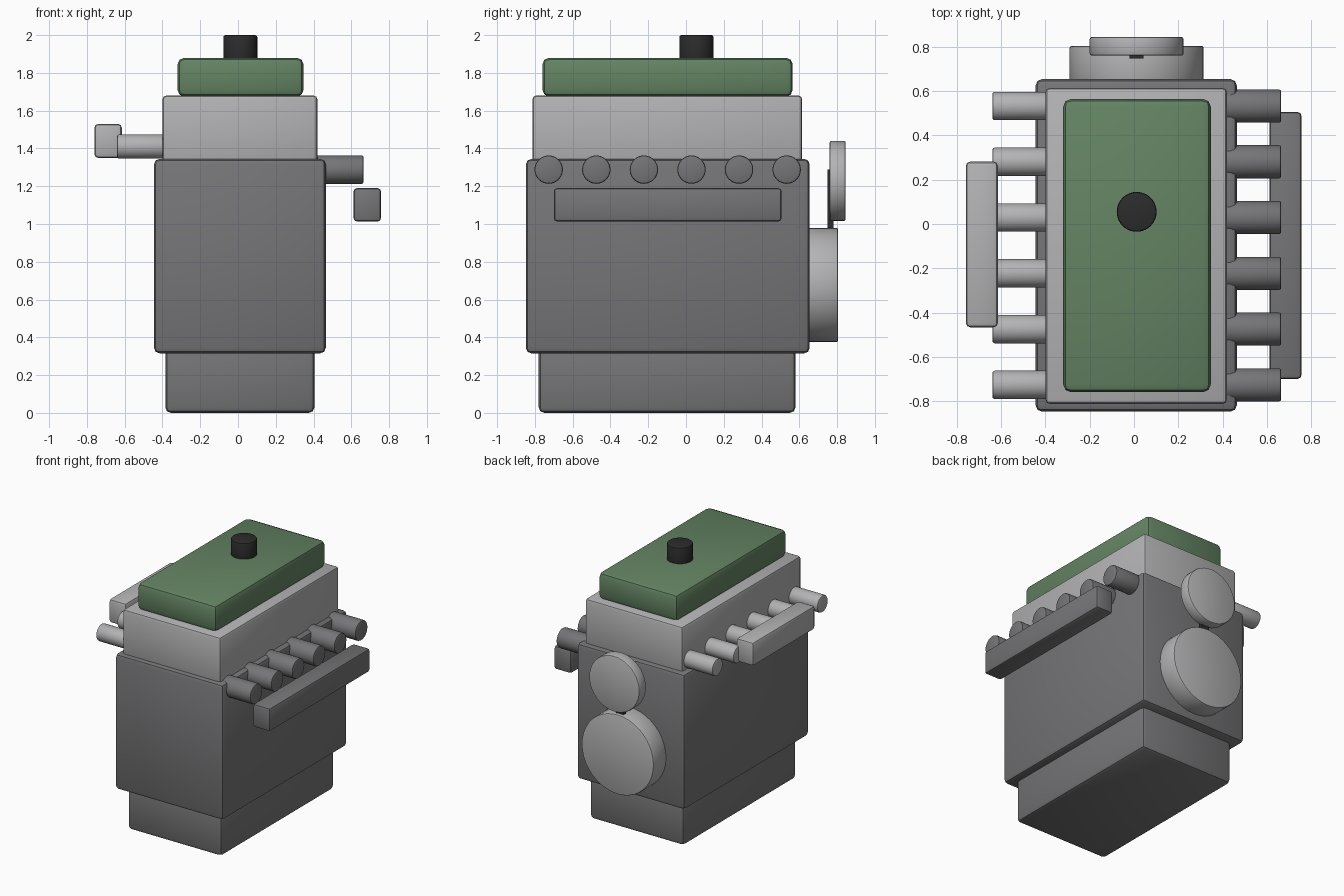
import bpy
from math import pi, radians
from mathutils import Vector

if "Cube" in bpy.data.objects:
    bpy.data.objects.remove(bpy.data.objects["Cube"])


def material(name, rgb):
    mat = bpy.data.materials.new(name)
    mat.use_nodes = True
    mat.diffuse_color = (*rgb, 1)
    mat.node_tree.nodes["Principled BSDF"].inputs["Base Color"].default_value = (*rgb, 1)
    return mat


iron = material("iron grey", (0.18, 0.18, 0.187))
alloy = material("light alloy", (0.45, 0.45, 0.46))
green = material("cover green", (0.127, 0.23, 0.125))
black = material("black", (0.025, 0.025, 0.025))


def finish(obj, name, mat, bevel):
    """Name, colour and round the edges of a part."""
    obj.name = name
    obj.data.materials.append(mat)
    if bevel:
        mod = obj.modifiers.new("rounded edges", "BEVEL")
        mod.width = bevel
        mod.segments = 2
        mod.limit_method = "ANGLE"
        mod.angle_limit = radians(40)
        bpy.ops.object.modifier_apply(modifier=mod.name)
    bpy.ops.object.shade_smooth_by_angle(angle=radians(30))
    return obj


def box(name, mat, low, high, bevel=0.03):
    low, high = Vector(low), Vector(high)
    bpy.ops.mesh.primitive_cube_add(size=1, location=(low + high) / 2)
    obj = bpy.context.object
    obj.scale = high - low
    bpy.ops.object.transform_apply(location=False, rotation=False, scale=True)
    return finish(obj, name, mat, bevel)


def cylinder(name, mat, centre, radius, length, axis="Z", bevel=0.01):
    turn = {"X": (0, pi / 2, 0), "Y": (pi / 2, 0, 0), "Z": (0, 0, 0)}[axis]
    bpy.ops.mesh.primitive_cylinder_add(vertices=40, radius=radius, depth=length,
                                        location=centre, rotation=turn)
    return finish(bpy.context.object, name, mat, bevel)


# Main castings, stacked from the bottom up
box("oil_sump", iron, (-0.385, -0.78, 0), (0.405, 0.58, 0.38))
box("engine_block", iron, (-0.445, -0.848, 0.315), (0.465, 0.655, 1.345))
box("cylinder_head", alloy, (-0.4, -0.813, 1.29), (0.42, 0.615, 1.68), 0.02)
box("valve_cover", green, (-0.32, -0.76, 1.675), (0.347, 0.565, 1.88), 0.035)
cylinder("oil_filler_cap", black, (0.012, 0.055, 1.92), 0.09, 0.16)

# Six ports on each side
for i in range(6):
    y = -0.727 + 0.252 * i
    cylinder(f"intake_runner_{i + 1}", alloy, (-0.49, y, 1.41), 0.064, 0.3, "X")
    cylinder(f"exhaust_port_{i + 1}", iron, (0.515, y, 1.288), 0.075, 0.3, "X")

# Manifolds
box("intake_plenum", alloy, (-0.76, -0.467, 1.35), (-0.615, 0.282, 1.53), 0.02)
box("exhaust_manifold", iron, (0.612, -0.7, 1.013), (0.757, 0.506, 1.19), 0.018)

# Pulleys and belt at the back
cylinder("crank_pulley", alloy, (0.012, 0.715, 0.677), 0.303, 0.18, "Y")
cylinder("water_pump_pulley", alloy, (0.012, 0.803, 1.228), 0.212, 0.085, "Y")
box("drive_belt", black, (-0.02, 0.748, 0.67), (0.043, 0.78, 1.288), 0)
